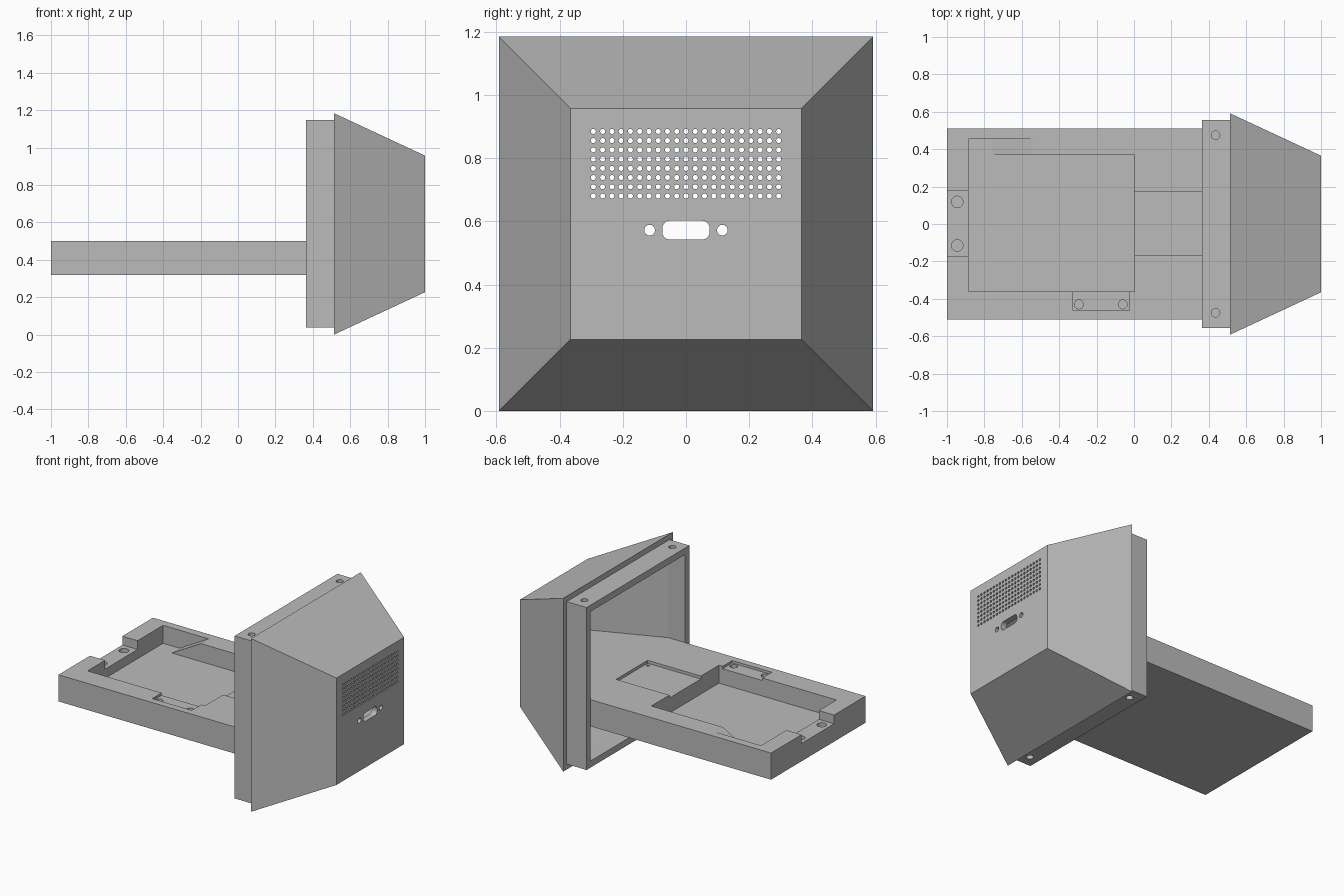
import bpy, bmesh
from math import pi
from mathutils import Matrix, Vector

cube = bpy.data.objects.get("Cube")
if cube:
    bpy.data.objects.remove(cube, do_unlink=True)

MID = 0.592  # height of the housing axis
TOP = 0.50   # tray top
FLOOR = 0.377

grey = bpy.data.materials.new("plain grey")
grey.use_nodes = True
grey.diffuse_color = (0.5, 0.5, 0.5, 1)
grey.node_tree.nodes["Principled BSDF"].inputs["Base Color"].default_value = (0.5, 0.5, 0.5, 1)


def finish(name, bm):
    bmesh.ops.recalc_face_normals(bm, faces=bm.faces)
    mesh = bpy.data.meshes.new(name)
    bm.to_mesh(mesh)
    bm.free()
    mesh.materials.append(grey)
    obj = bpy.data.objects.new(name, mesh)
    bpy.context.collection.objects.link(obj)
    return obj


def box(bm, x, y, z):
    """Box between the (low, high) limits on each axis."""
    size = Vector((x[1] - x[0], y[1] - y[0], z[1] - z[0]))
    mid = Vector((x[0] + x[1], y[0] + y[1], z[0] + z[1])) / 2
    bmesh.ops.create_cube(bm, size=1, matrix=Matrix.Translation(mid) @ Matrix.Diagonal(size).to_4x4())


def drill(bm, centre, radius, depth, axis="Z", sides=16):
    turn = Matrix.Rotation(pi / 2, 4, "Y") if axis == "X" else Matrix()
    bmesh.ops.create_cone(bm, cap_ends=True, segments=sides, radius1=radius, radius2=radius,
                          depth=depth, matrix=Matrix.Translation(centre) @ turn)


def prism(bm, points, shift):
    """Extrude a closed outline along a vector."""
    face = bm.faces.new([bm.verts.new(p) for p in points])
    made = bmesh.ops.extrude_face_region(bm, geom=[face])["geom"]
    bmesh.ops.translate(bm, vec=shift, verts=[v for v in made if isinstance(v, bmesh.types.BMVert)])


def cut(obj, build):
    """Subtract whatever the build function makes."""
    bm = bmesh.new()
    build(bm)
    cutter = finish("cutter", bm)
    cutter.hide_render = True
    mod = obj.modifiers.new("cut", "BOOLEAN")
    mod.operation, mod.solver, mod.object = "DIFFERENCE", "EXACT", cutter
    bpy.context.view_layer.objects.active = obj
    bpy.ops.object.modifier_apply(modifier=mod.name)
    bpy.data.objects.remove(cutter, do_unlink=True)


# Housing: square rings lofted from the front plate, over the collar rim, back inside
rings = [(1, .365), (.513, .592), (.513, .555), (.363, .555), (.363, .51), (.49, .51), (.96, .32)]
bm = bmesh.new()
loops = [[bm.verts.new((x, sy * h, MID + sz * h)) for sy, sz in ((-1, -1), (1, -1), (1, 1), (-1, 1))]
         for x, h in rings]
for a, b in zip(loops, loops[1:]):
    for i in range(4):
        j = (i + 1) % 4
        bm.faces.new((a[i], a[j], b[j], b[i]))
bm.faces.new(loops[0])
bm.faces.new(loops[-1])
housing = finish("housing", bm)


# Vent grid, connector slot and its two screw holes in the front plate
def front_openings(bm):
    for col in range(21):
        for row in range(8):
            drill(bm, (.98, (col - 10) * .0293, .68 + row * .0292), .0082, .1, "X", 10)
    for side in (-1, 1):
        drill(bm, (.98, side * .115, .572), .017, .1, "X")
    outline = bmesh.new()
    box(outline, (.93, 1.03), (-.075, .075), (.542, .602))
    along = [e for e in outline.edges if abs(e.verts[0].co.x - e.verts[1].co.x) > .05]
    bmesh.ops.bevel(outline, geom=along, offset=.024, segments=4, affect="EDGES", profile=.5)
    slot = bpy.data.meshes.new("slot")
    outline.to_mesh(slot)
    outline.free()
    bm.from_mesh(slot)
    bpy.data.meshes.remove(slot)


# Screw holes through the top and bottom of the collar
def collar_holes(bm):
    for side in (-1, 1):
        for level in (-1, 1):
            drill(bm, (.436, side * .475, MID + level * .535), .023, .12)


cut(housing, front_openings)
cut(housing, collar_holes)

# Tray: a slab that narrows to follow the inside of the housing
bm = bmesh.new()
half = [(-1, .51), (.49, .51), (.96, .32)]
outline = [(x, -y, .318) for x, y in half] + [(x, y, .318) for x, y in reversed(half)]
prism(bm, outline, Vector((0, 0, TOP - .318)))
tray = finish("tray", bm)

UP = TOP + .1
cut(tray, lambda bm: box(bm, (-.885, .003), (-.36, .37), (FLOOR, UP)))            # main pocket
cut(tray, lambda bm: prism(bm, [(-.885, .36, FLOOR), (-.76, .36, FLOOR), (-.54, .36, TOP),
                                (-.54, .36, UP), (-.885, .36, UP)], Vector((0, .095, 0))))  # ramp
cut(tray, lambda bm: box(bm, (-1.1, -.87), (-.17, .18), (TOP - .06, UP)))         # end notch
cut(tray, lambda bm: box(bm, (-.325, -.025), (-.463, -.35), (TOP - .017, UP)))    # side notch
cut(tray, lambda bm: box(bm, (-.01, .406), (-.165, .175), (TOP - .02, UP)))       # rear recess


# Screw holes in the notches and the recess
def tray_holes(bm):
    for y in (-.115, .118):
        drill(bm, (-.945, y, TOP - .06), .031, .09)
    for x in (-.295, -.06):
        drill(bm, (x, -.43, TOP - .02), .024, .1)
    for y in (-.14, .15):
        drill(bm, (.385, y, TOP - .02), .01, .08)


cut(tray, tray_holes)
